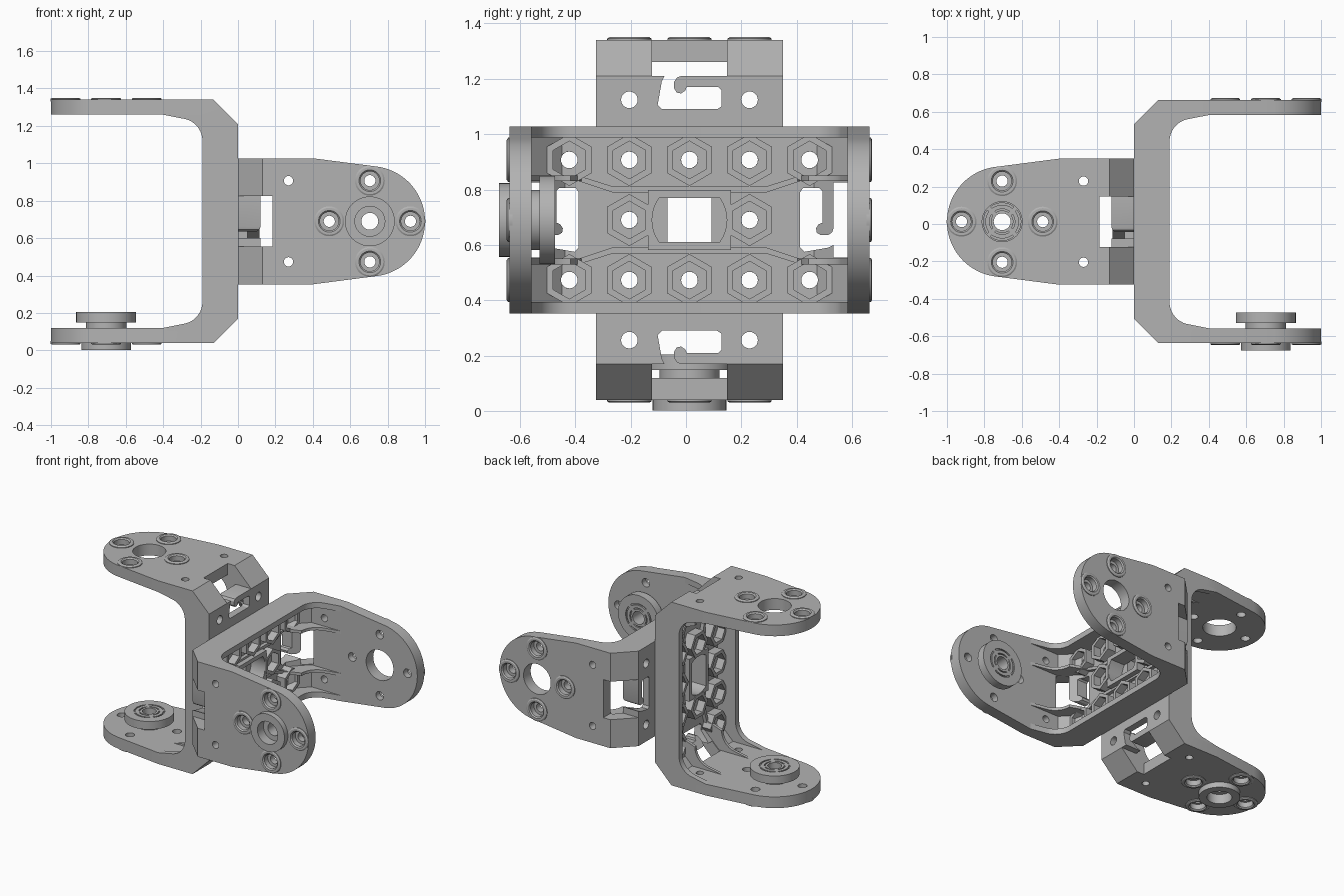
import bpy, bmesh
from math import sin, cos, pi, radians
from mathutils import Matrix, Vector

if "Cube" in bpy.data.objects:
    bpy.data.objects.remove(bpy.data.objects["Cube"])

grey = bpy.data.materials.new("plain_grey")
grey.use_nodes = True
COLOUR = (0.45, 0.45, 0.45, 1)
grey.diffuse_color = COLOUR
grey.node_tree.nodes["Principled BSDF"].inputs["Base Color"].default_value = COLOUR

HALF, THICK, WIDE = 0.65, 0.08, 0.337   # arm offset, arm thickness, half width
PIVOT, STEP = 0.705, 0.217              # arm pivot and hole spacing
INNER = HALF - THICK


def prism(bm, points, axis, lo, hi):
    """Extrude a closed outline along an axis; points use the other two axes in order."""
    def place(p, h):
        c = list(p)
        c.insert("xyz".index(axis), h)
        return bm.verts.new(c)
    a = [place(p, lo) for p in points]
    b = [place(p, hi) for p in points]
    bm.faces.new(a)
    bm.faces.new(b[::-1])
    for i in range(len(a)):
        j = (i + 1) % len(a)
        bm.faces.new((a[i], b[i], b[j], a[j]))


def circle(cx, cy, r, n=32, start=0.0, end=2 * pi):
    full = abs(end - start - 2 * pi) < 1e-6
    return [(cx + r * cos(start + (end - start) * i / (n if full else n - 1)),
             cy + r * sin(start + (end - start) * i / (n if full else n - 1))) for i in range(n)]


def rect(a0, a1, b0, b1):
    return [(a0, b0), (a1, b0), (a1, b1), (a0, b1)]


def mirror(points):
    """Continue an outline with its reflection in the second coordinate."""
    return points + [(x, -y) for x, y in reversed(points)]


def ring(bm, profile, axis, centre, n=36):
    """Revolve a closed profile of (radius, height, is_hex) about an axis."""
    loops = []
    for r, h, is_hex in profile:
        loop = []
        for i in range(n):
            t = 2 * pi * i / n
            k = cos(pi / 6) / cos((t - pi / 2) % (pi / 3) - pi / 6) if is_hex else 1
            u, w = r * k * cos(t), r * k * sin(t)
            off = (h, u, w) if axis == "x" else (u, h, w)
            loop.append(bm.verts.new(Vector(centre) + Vector(off)))
        loops.append(loop)
    for k, a in enumerate(loops):
        b = loops[(k + 1) % len(loops)]
        for i in range(n):
            j = (i + 1) % n
            bm.faces.new((a[i], a[j], b[j], b[i]))


def finish(bm, name):
    bmesh.ops.recalc_face_normals(bm, faces=bm.faces)
    me = bpy.data.meshes.new(name)
    bm.to_mesh(me)
    bm.free()
    me.materials.append(grey)
    ob = bpy.data.objects.new(name, me)
    bpy.context.collection.objects.link(ob)
    return ob


def cut(ob, bm, operation="DIFFERENCE"):
    tool = finish(bm, "cutter")
    tool.hide_render = True
    mod = ob.modifiers.new("cut", "BOOLEAN")
    mod.operation, mod.solver, mod.object = operation, "EXACT", tool
    deps = bpy.context.evaluated_depsgraph_get()
    me = bpy.data.meshes.new_from_object(ob.evaluated_get(deps))
    ob.modifiers.clear()
    ob.data = me
    bpy.data.objects.remove(tool)


# Bent shell: U section trimmed to the rounded arm outline
bm = bmesh.new()
outer = mirror([(1.05, HALF), (0.13, HALF), (0, HALF - 0.13)])
inner = mirror([(1.05, INNER), (0.17, INNER), (0.05, 0.45)])
prism(bm, outer + inner[::-1], "z", -WIDE, WIDE)
shell = finish(bm, "bracket_shell")
bm = bmesh.new()
nose = circle(PIVOT, 0, 0.295, 41, radians(82), radians(-82))
prism(bm, [(-0.1, WIDE + .01), (0, WIDE), (0.4, WIDE)] + nose + [(0.4, -WIDE), (0, -WIDE), (-0.1, -WIDE - .01)],
      "y", -1, 1)
cut(shell, bm, "INTERSECT")

# Openings: corner windows with hooked slots, centre hole, bolt holes
boss_spots = [(y * STEP, z * STEP) for y in range(-2, 3) for z in (-1, 0, 1)
              if z or abs(y) == 1]
pad_spots = [(PIVOT + STEP, 0), (PIVOT - STEP, 0), (PIVOT, STEP), (PIVOT, -STEP)]
slot = [(.40, -.1), (.40, .1), (.41, .115), (.47, .115), (.48, .105), (.48, -.01), (.467, -.015),
        (.457, -.03), (.46, -.046), (.475, -.055), (.5, -.055), (.515, -.045), (.52, -.03),
        (.52, .135), (.7, .135), (.7, -.135), (.52, -.135), (.52, -.09), (.5, -.1), (.415, -.115)]
centre = circle(0, 0, 0.135, 9, -0.63, 0.63) + circle(0, 0, 0.135, 9, pi - 0.63, pi + 0.63)
bm = bmesh.new()
for s in (1, -1):
    prism(bm, [(s * y, z) for y, z in slot], "x", -0.05, 0.185)
    prism(bm, circle(0.27, s * STEP, 0.025, 20), "y", -1, 1)
prism(bm, centre, "x", -0.05, 0.3)
for y, z in boss_spots:
    prism(bm, circle(y, z, 0.03, 24), "x", -0.05, 0.2)
for x, z in pad_spots:
    prism(bm, circle(x, z, 0.03, 24), "y", -1, 1)
prism(bm, circle(PIVOT, 0, 0.107, 48), "y", -1, 1)
cut(shell, bm)
bm = bmesh.new()
for x, z in pad_spots:
    for s in (1, -1):
        prism(bm, circle(x, z, 0.05, 28), "y", s * (HALF - 0.035), s * (HALF + 0.1))
cut(shell, bm)

# Edge rails with filleted corners
fillet = [(0.4, INNER)] + circle(0.31, 0.43, 0.12, 10, radians(104), pi)
buried = [(0.4, INNER + .02), (0.16, INNER + .02), (0.03, 0.47)]
bm = bmesh.new()
for z in (-WIDE, WIDE - 0.04):
    prism(bm, mirror(fillet) + mirror(buried)[::-1], "z", z, z + 0.04)
rails = finish(bm, "edge_rails")

# Inner ribs: corner gussets joined by low ribs across the base
bm = bmesh.new()
rib = [(0.43, 0.16), (0.40, 0.16), (0.28, 0.122)]
rib_low = [(0.43, 0.14), (0.40, 0.14), (0.28, 0.1)]
strip = rib + [(-y, z) for y, z in rib[::-1]] + [(-y, z) for y, z in rib_low] + rib_low[::-1]
for s in (1, -1):
    prism(bm, [(y, s * z) for y, z in strip], "x", 0.03, 0.075)
    for t in (1, -1):
        gusset = fillet + [(0.075, 0.39), (0.03, 0.39)] + buried[::-1]
        prism(bm, [(x, t * y) for x, y in gusset], "z", *sorted((s * 0.14, s * 0.16)))
ribs = finish(bm, "inner_ribs")

# Hexagonal nut bosses
bm = bmesh.new()
for y, z in boss_spots:
    ring(bm, [(.094, .04, 1), (.094, .115, 1), (.068, .115, 1), (.068, .06, 1),
              (.03, .06, 0), (.03, .04, 0)], "x", (0, y, z))
bosses = finish(bm, "nut_bosses")

# Frame around the centre opening
bm = bmesh.new()
prism(bm, rect(-0.15, 0.15, -0.108, 0.108), "x", 0.03, 0.11)
frame = finish(bm, "centre_frame")
bm = bmesh.new()
prism(bm, centre, "x", -0.05, 0.3)
cut(frame, bm)

# Raised screw pads on the outside of both arms
bm = bmesh.new()
for x, z in pad_spots:
    for s in (1, -1):
        ring(bm, [(.08, s * (HALF - .01), 0), (.08, s * (HALF + .005), 0), (.072, s * (HALF + .01), 0),
                  (.058, s * (HALF + .01), 0), (.05, s * (HALF + .002), 0), (.05, s * (HALF - .01), 0)],
             "y", (x, 0, z))
pads = finish(bm, "screw_pads")

# Pivot bearing on one arm, with a grooved inner face
bm = bmesh.new()
ring(bm, [(r, -h, 0) for r, h in (
    (.045, .485), (.06, .485), (.06, .495), (.068, .495), (.068, .485), (.09, .485), (.09, .495),
    (.1, .495), (.1, .485), (.16, .485), (.16, .542), (.108, .542), (.108, .65), (.133, .65),
    (.133, .688), (.08, .688), (.08, .62), (.045, .62))], "y", (PIVOT, 0, 0), 48)
for k in range(4):
    a = k * pi / 2 + pi / 4
    u, v = Vector((cos(a), sin(a))), Vector((-sin(a), cos(a))) * 0.012
    mid = Vector((PIVOT, 0))
    prism(bm, [tuple(mid + u * r + v * s) for r, s in ((.055, 1), (.105, 1), (.105, -1), (.055, -1))],
          "y", -0.5, -0.4852)
bearing = finish(bm, "pivot_bearing")

# Place the first bracket and turn a second one back to back with it
parts = [shell, rails, ribs, bosses, frame, pads, bearing]
origin = Matrix.Translation((0, 0.0125, 0.69))
turn = Matrix(((-1, 0, 0, 0), (0, 0, 1, 0), (0, 1, 0, 0), (0, 0, 0, 1)))
for ob in parts:
    bpy.ops.object.select_all(action="DESELECT")
    ob.select_set(True)
    bpy.context.view_layer.objects.active = ob
    bpy.ops.object.shade_smooth_by_angle(angle=radians(25))
    twin = ob.copy()
    twin.name = "second_" + ob.name
    bpy.context.collection.objects.link(twin)
    ob.matrix_world = origin
    twin.matrix_world = origin @ turn
